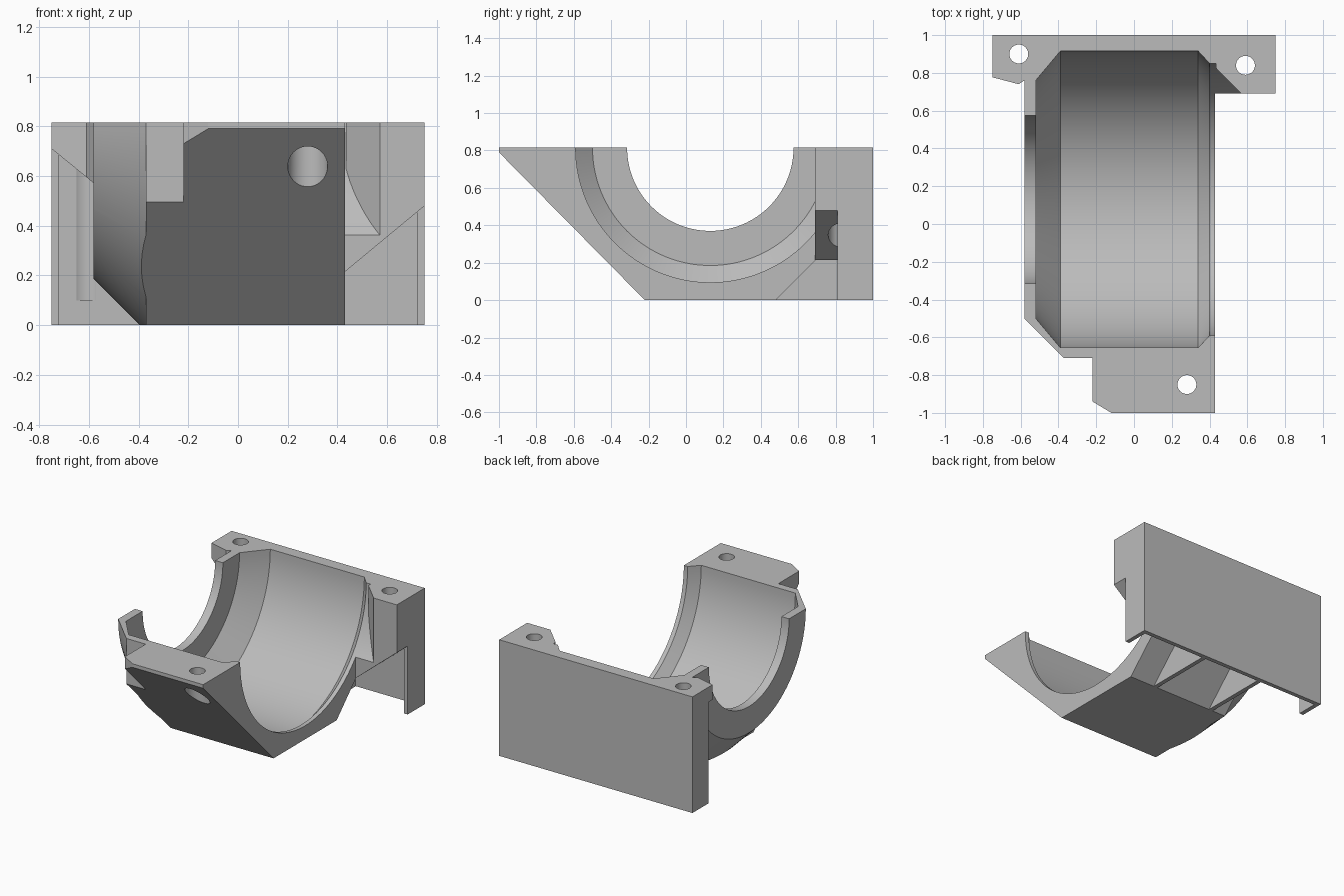
import bpy, bmesh, math

if "Cube" in bpy.data.objects:
    bpy.data.objects.remove(bpy.data.objects["Cube"], do_unlink=True)

TOP = 0.815          # parting plane height
AXIS_Y = 0.13        # bore axis runs along x at (AXIS_Y, TOP)
BACK = 0.98

grey = bpy.data.materials.new("plain grey")
grey.use_nodes = True
grey.diffuse_color = (0.5, 0.5, 0.5, 1)
grey.node_tree.nodes["Principled BSDF"].inputs["Base Color"].default_value = (0.5, 0.5, 0.5, 1)


def finish(bm, name):
    bmesh.ops.recalc_face_normals(bm, faces=bm.faces)
    mesh = bpy.data.meshes.new(name)
    bm.to_mesh(mesh)
    bm.free()
    mesh.materials.append(grey)
    obj = bpy.data.objects.new(name, mesh)
    bpy.context.collection.objects.link(obj)
    return obj


def prism(name, axis, outline, lo, hi):
    """Extrude a 2D outline along an axis (x: y,z  y: x,z  z: x,y)."""
    place = {"x": lambda a, b, t: (t, a, b),
             "y": lambda a, b, t: (a, t, b),
             "z": lambda a, b, t: (a, b, t)}[axis]
    bm = bmesh.new()
    rings = [[bm.verts.new(place(a, b, t)) for a, b in outline] for t in (lo, hi)]
    bm.faces.new(rings[0])
    bm.faces.new(rings[1])
    n = len(outline)
    for i in range(n):
        j = (i + 1) % n
        bm.faces.new((rings[0][i], rings[0][j], rings[1][j], rings[1][i]))
    return finish(bm, name)


def box(name, x0, x1, y0, y1, z0, z1):
    return prism(name, "z", [(x0, y0), (x1, y0), (x1, y1), (x0, y1)], z0, z1)


def lathe(name, profile, centre=(AXIS_Y, TOP), upright=False, steps=128):
    """Revolve (position, radius) pairs about the bore axis, or a vertical axis."""
    bm = bmesh.new()
    rings = []
    for t, r in profile:
        ring = []
        for k in range(steps):
            a = 2 * math.pi * k / steps
            u, v = centre[0] + r * math.cos(a), centre[1] + r * math.sin(a)
            ring.append(bm.verts.new((u, v, t) if upright else (t, u, v)))
        rings.append(ring)
    for p, q in zip(rings, rings[1:]):
        for k in range(steps):
            m = (k + 1) % steps
            bm.faces.new((p[k], p[m], q[m], q[k]))
    bm.faces.new(rings[0])
    bm.faces.new(rings[-1])
    return finish(bm, name)


def combine(target, tool, operation):
    mod = target.modifiers.new("combine", "BOOLEAN")
    mod.operation = operation
    mod.solver = "EXACT"
    mod.object = tool
    graph = bpy.context.evaluated_depsgraph_get()
    mesh = bpy.data.meshes.new_from_object(target.evaluated_get(graph))
    target.modifiers.clear()
    target.data = mesh
    bpy.data.objects.remove(tool, do_unlink=True)


# Cradle: wedge-sided block, coned towards its right end
cradle = prism("cradle_bracket", "x",
               [(-1, TOP), (-1, 0.79), (-0.22, 0), (0.48, 0), (BACK, 0.5), (BACK, TOP)],
               -0.58, 0.43)
combine(cradle, lathe("cone_envelope", [(-0.58, 0.63), (-0.37, 0.84), (-0.37, 2), (0.6, 2)]),
        "INTERSECT")

# Notched corner beside the front lug
combine(cradle, prism("front_notch", "z",
                      [(-0.7, -0.71), (-0.22, -0.71), (-0.22, -0.94), (-0.12, -1),
                       (-0.12, -1.2), (-0.7, -1.2)], -0.1, 1), "DIFFERENCE")

# Rear lugs with sloping undersides
left_lug = prism("left_lug", "y", [(0.38, TOP), (0.75, TOP), (0.75, 0.48), (0.43, 0.215), (0.38, 0.215)],
                 0.69, 0.99)
right_lug = prism("right_lug", "y", [(-0.75, TOP), (-0.75, 0.71), (-0.37, 0.4), (-0.3, 0.4), (-0.3, TOP)],
                  0.6, 0.99)
combine(right_lug, prism("lug_outline", "z",
                         [(-0.8, 1.1), (-0.8, 0.79), (-0.61, 0.74), (-0.58, 0.76),
                          (-0.2, 0.76), (-0.2, 1.1)], -0.1, 1), "INTERSECT")

# Rear mounting wall with side lips and stiffening ribs
parts = [left_lug, right_lug,
         box("back_wall", -0.75, 0.75, 0.97, 1, 0, TOP),
         box("left_lip", 0.72, 0.75, 0.81, 1, 0, TOP),
         box("right_lip", -0.75, -0.72, 0.82, 1, 0, TOP)]
for x in (0.22, -0.25):
    parts.append(prism("rib", "x", [(0.46, 0), (BACK, 0), (BACK, 0.52)], x - 0.015, x + 0.015))
for part in parts:
    combine(cradle, part, "UNION")

# Stepped bore
combine(cradle, lathe("bore", [(-0.9, 0.445), (-0.52, 0.445), (-0.52, 0.63), (-0.39, 0.785),
                               (0.34, 0.785), (0.4, 0.72), (0.435, 0.72)]), "DIFFERENCE")

# Curved relief in the left lug, ended by a diagonal wall
relief = lathe("relief", [(0.42, 0.72), (0.7, 0.72)])
combine(relief, prism("relief_limit", "z", [(0.41, 0), (1.26, 0), (0.41, 0.85)], -0.5, 2), "INTERSECT")
combine(cradle, relief, "DIFFERENCE")

# Bolt holes, counterbored from below
for x, y, seat in ((0.28, -0.85, 0.74), (0.59, 0.84, 0.5), (-0.61, 0.9, 0.69)):
    combine(cradle, lathe("bolt_hole", [(0.1, 0.08), (seat, 0.08), (seat, 0.05), (1, 0.05)],
                          (x, y), True, 40), "DIFFERENCE")

bpy.ops.object.select_all(action="DESELECT")
cradle.select_set(True)
bpy.context.view_layer.objects.active = cradle
bpy.ops.object.shade_smooth_by_angle(angle=math.radians(25))
